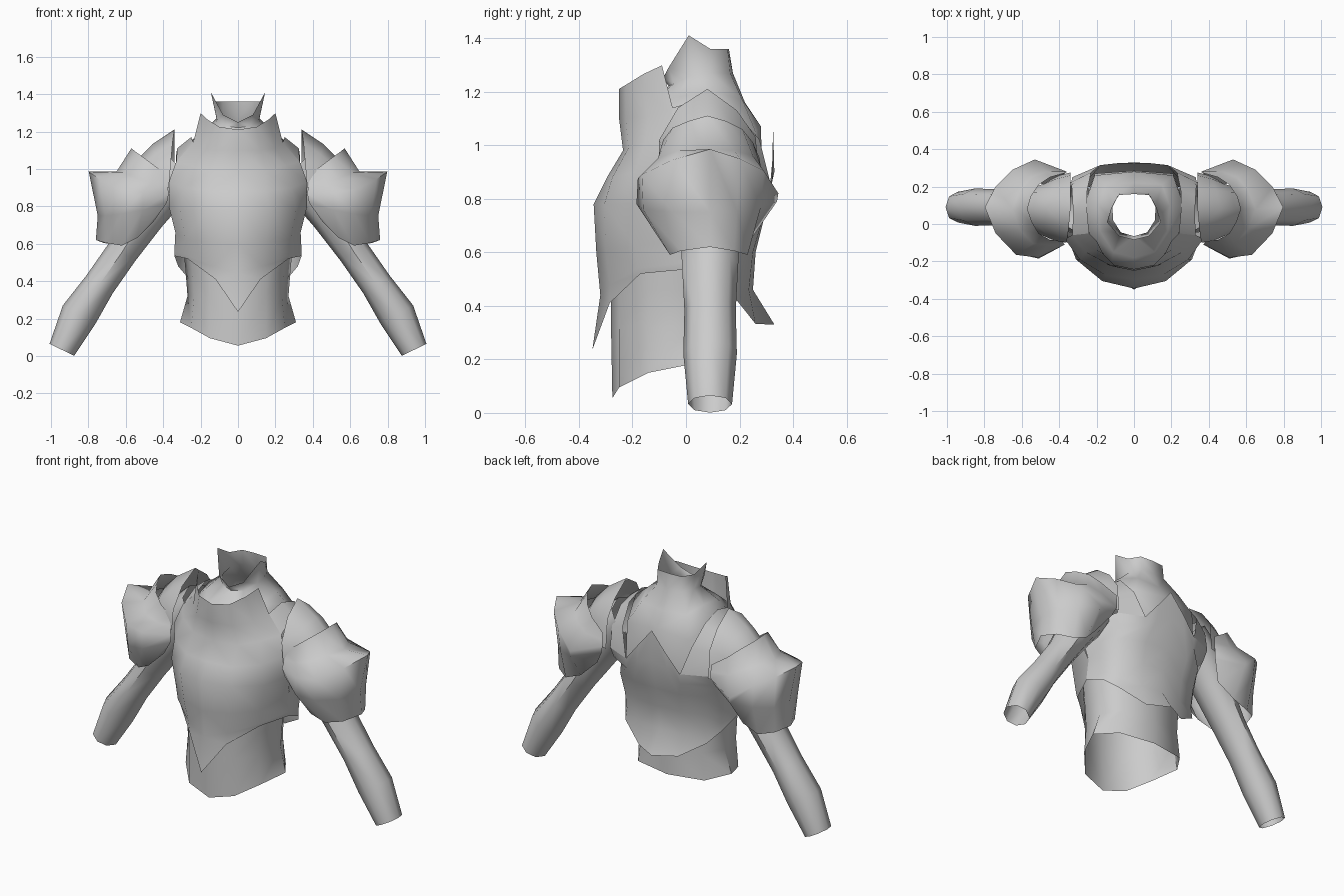
import bpy, bmesh, math
from mathutils import Vector

steel = bpy.data.materials.new("steel grey")
steel.diffuse_color = (0.6, 0.6, 0.6, 1)


def sheet(name, rows, center, closed=False, angle=50):
    """Skin a grid of points, face it away from center, mirror it across x = 0."""
    bm = bmesh.new()
    grid = [[bm.verts.new(p) for p in row] for row in rows]
    n = len(rows[0])
    for a, b in zip(grid, grid[1:]):
        for i in range(n if closed else n - 1):
            j = (i + 1) % n
            bm.faces.new((a[i], a[j], b[j], b[i]))
    bm.normal_update()
    c = Vector(center)
    if sum(f.normal.dot(f.calc_center_median() - c) for f in bm.faces) < 0:
        bmesh.ops.reverse_faces(bm, faces=bm.faces[:])
    me = bpy.data.meshes.new(name)
    bm.to_mesh(me)
    bm.free()
    me.materials.append(steel)
    ob = bpy.data.objects.new(name, me)
    bpy.context.collection.objects.link(ob)
    mir = ob.modifiers.new("mirror", 'MIRROR')
    mir.use_clip = True
    mir.merge_threshold = 0.002
    # apply the mirror so the shading runs across the centre line
    bpy.ops.object.select_all(action='DESELECT')
    ob.select_set(True)
    bpy.context.view_layer.objects.active = ob
    bpy.ops.object.modifier_apply(modifier=mir.name)
    bpy.ops.object.shade_smooth_by_angle(angle=math.radians(angle))
    return ob


# breastplate: each row runs from the centre line to the side
sheet("breastplate", [
    [(0, -.25, 1.21), (.1, -.225, 1.225), (.165, -.16, 1.265), (.2, -.09, 1.298)],
    [(0, -.25, 1.1), (.12, -.225, 1.1), (.2, -.14, 1.11), (.24, -.05, 1.14)],
    [(0, -.235, .98), (.15, -.215, .99), (.26, -.15, 1.02), (.33, -.06, 1.04)],
    [(0, -.295, .88), (.15, -.275, .88), (.29, -.19, .9), (.37, -.08, .93)],
    [(0, -.345, .78), (.17, -.305, .78), (.31, -.19, .78), (.37, -.03, .8)],
    [(0, -.335, .6), (.15, -.3, .61), (.28, -.19, .62), (.335, 0, .66)],
    [(0, -.32, .44), (.13, -.285, .48), (.275, -.18, .54), (.34, -.01, .56)],
    [(0, -.35, .235), (.12, -.285, .41), (.27, -.17, .52), (.34, -.01, .535)],
], (0, 0, .75))

# backplate: peaked, notched top edge and flared lower edge
sheet("backplate", [
    [(0, .325, 1.08), (.09, .325, .97), (.18, .315, .86), (.33, .25, .86), (.37, .05, .87)],
    [(0, .33, .9), (.1, .322, .87), (.18, .31, .8), (.32, .23, .8), (.37, -.02, .8)],
    [(0, .29, .72), (.15, .285, .72), (.27, .24, .72), (.34, .13, .73), (.355, -.01, .74)],
    [(0, .26, .6), (.14, .25, .6), (.26, .21, .6), (.325, .13, .62), (.335, 0, .66)],
    [(0, .25, .46), (.14, .235, .46), (.26, .19, .49), (.32, .12, .53), (.34, -.01, .56)],
    [(0, .33, .33), (.13, .26, .332), (.27, .19, .42), (.32, .12, .48), (.34, -.01, .535)],
], (0, 0, .75), angle=75)

# strap over the shoulder joining backplate and breastplate
sheet("shoulder_strap", [
    [(.18, .315, .86), (.23, .275, 1.02), (.25, .18, 1.13), (.25, .06, 1.17), (.24, -.05, 1.14)],
    [(.33, .25, .86), (.335, .225, .98), (.33, .15, 1.08), (.325, .06, 1.11), (.33, -.06, 1.04)],
], (.1, .05, .8))

# waist: open tube with the lower edge dipping at the front
ring = [(0, -.28), (.15, -.25), (.235, -.14), (.27, .02), (.2, .14), (0, .18)]
hem = [(0, -.275, .055), (.15, -.25, .095), (.25, -.14, .15),
       (.31, .01, .18), (.22, .14, .165), (0, .18, .16)]
sheet("waist", [hem] + [[(x * s, y, z) for x, y in ring]
                        for z, s in ((.32, 1), (.46, 1.04), (.62, 1.1))], (0, -.05, .4))

# neck collar: front to back, spreading under the plates
sheet("neck_collar", [
    [(0, -.085, 1.25), (.08, -.065, 1.29), (.145, .01, 1.41), (.12, .09, 1.36), (.08, .155, 1.36), (0, .16, 1.36)],
    [(0, -.065, 1.22), (.07, -.045, 1.23), (.112, .02, 1.26), (.115, .09, 1.27), (.08, .165, 1.27), (0, .175, 1.27)],
    [(0, -.18, 1.14), (.11, -.15, 1.14), (.18, -.04, 1.18), (.19, .1, 1.2), (.15, .21, 1.17), (0, .22, 1.16)],
    [(0, -.243, 1.08), (.12, -.218, 1.08), (.235, -.06, 1.12), (.265, .1, 1.14), (.21, .26, 1.05), (0, .28, 1.07)],
    [(0, -.225, .99), (.12, -.2, .99), (.24, -.06, 1.08), (.27, .1, 1.1), (.21, .27, .84), (0, .285, .84)],
], (0, .05, 1.1), angle=70)

# arms: eight-sided open tubes along a bent axis (x, z, radius, depth radius)
axis = [(.3, .99, .13, .14), (.38, .92, .13, .13), (.5, .75, .11, .115), (.62, .555, .085, .105),
        (.74, .383, .085, .096), (.85, .22, .1, .1), (.942, .033, .073, .082)]
arm = []
for k, (x, z, r, ry) in enumerate(axis):
    x0, z0 = axis[max(k - 1, 0)][:2]
    x1, z1 = axis[min(k + 1, len(axis) - 1)][:2]
    d = math.hypot(x1 - x0, z1 - z0)
    nx, nz = (z0 - z1) / d, (x1 - x0) / d
    arm.append([(x + nx * r * math.cos(t), .09 + ry * math.sin(t), z + nz * r * math.cos(t))
                for t in (math.tau * i / 8 for i in range(8))])
sheet("arm", arm, (.62, .09, .56), closed=True)

# upper shoulder plate: arched rows running outward
sheet("upper_shoulder_plate", [
    [(.37, -.1, .9), (.36, -.1, 1.02), (.35, -.03, 1.14), (.34, .08, 1.21), (.34, .19, 1.13), (.34, .26, 1.03), (.34, .275, .86)],
    [(.4, -.095, .9), (.42, -.09, .99), (.44, -.02, 1.08), (.46, .08, 1.13), (.44, .18, 1.08), (.42, .24, 1.0), (.4, .26, .86)],
    [(.44, -.075, .86), (.48, -.065, .94), (.52, -.01, 1.01), (.54, .08, 1.05), (.52, .17, 1.01), (.48, .215, .94), (.44, .24, .84)],
    [(.48, -.05, .8), (.53, -.05, .85), (.59, 0, .9), (.61, .08, .93), (.59, .17, .9), (.53, .2, .85), (.48, .2, .8)],
], (.36, .08, .8), angle=75)

# lower shoulder plate: rows from the open top rim, over the wing, to the cuff
sheet("lower_shoulder_plate", [
    [(.38, -.09, .97), (.45, -.085, 1.02), (.51, -.05, 1.065), (.545, .01, 1.09), (.57, .08, 1.11),
     (.55, .15, 1.09), (.51, .21, 1.06), (.45, .25, 1.01), (.36, .275, .95)],
    [(.38, -.1, .92), (.46, -.11, .925), (.54, -.105, .95), (.61, -.03, .98), (.65, .08, .985),
     (.61, .18, .98), (.55, .25, .96), (.47, .28, .92), (.36, .28, .91)],
    [(.37, -.11, .87), (.51, -.18, .875), (.63, -.165, .89), (.74, -.05, .945), (.798, .09, .985),
     (.74, .2, .95), (.65, .29, .905), (.53, .345, .82), (.36, .28, .87)],
    [(.38, -.1, .82), (.51, -.185, .78), (.62, -.16, .76), (.71, -.05, .75), (.75, .09, .75),
     (.72, .19, .755), (.64, .28, .77), (.53, .34, .79), (.38, .26, .82)],
    [(.45, -.06, .72), (.54, -.08, .63), (.62, -.06, .59), (.71, -.02, .605), (.76, .09, .62),
     (.72, .18, .605), (.64, .23, .59), (.54, .23, .63), (.45, .2, .72)],
], (.5, .08, .8), angle=75)
